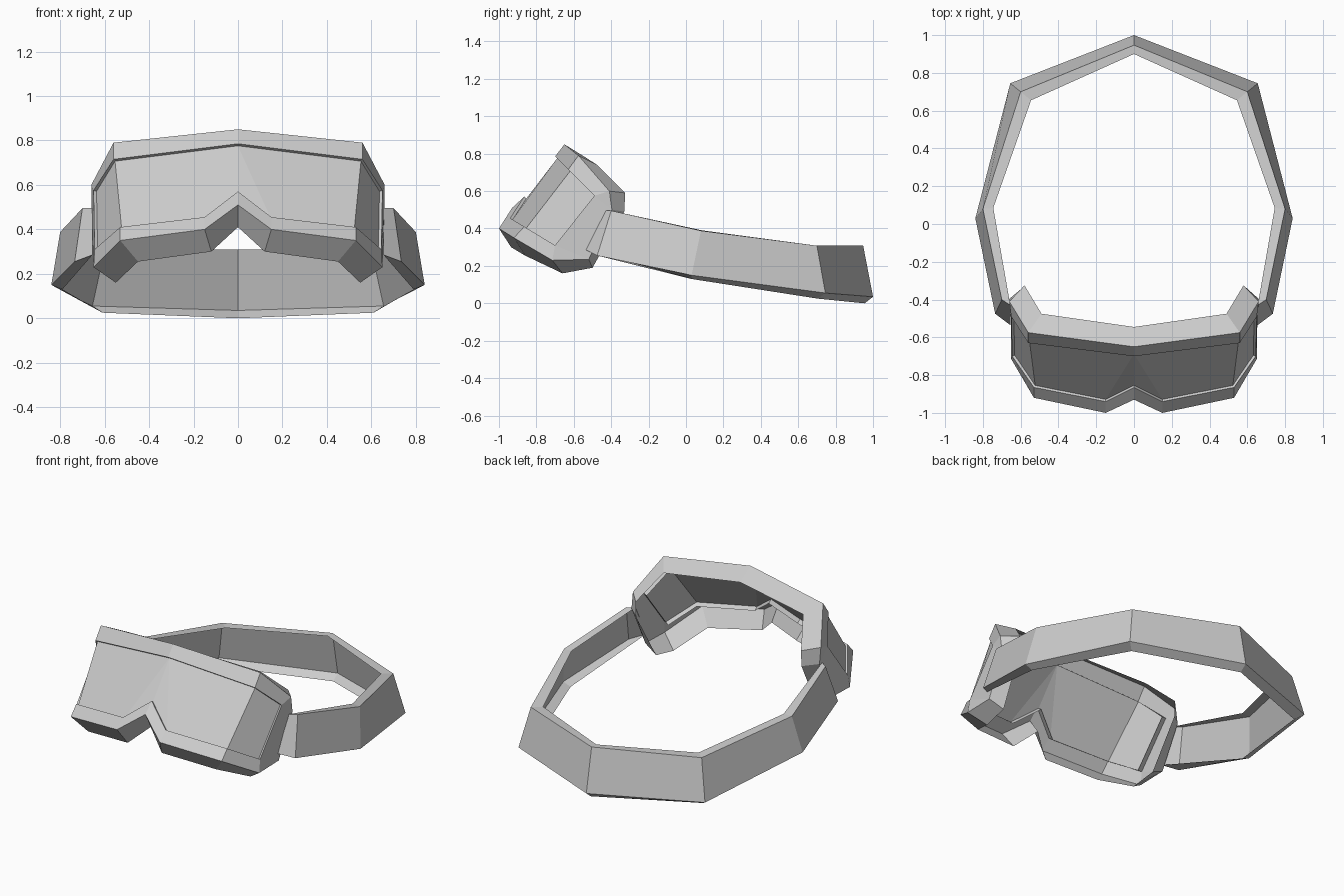
import bpy
import bmesh
from mathutils import Vector

cube = bpy.data.objects.get("Cube")
if cube:
    bpy.data.objects.remove(cube, do_unlink=True)

# One plain grey for every part
grey = bpy.data.materials.new("plain_grey")
grey.use_nodes = True
colour = (0.6, 0.6, 0.6, 1)
grey.diffuse_color = colour
grey.node_tree.nodes["Principled BSDF"].inputs["Base Color"].default_value = colour


def add_object(name, bm):
    """Turn a bmesh into a flat-shaded object."""
    mesh = bpy.data.meshes.new(name)
    bm.to_mesh(mesh)
    bm.free()
    mesh.materials.append(grey)
    obj = bpy.data.objects.new(name, mesh)
    bpy.context.collection.objects.link(obj)
    return obj


def flipped(section):
    """Mirror a cross-section to the other side."""
    return [Vector((-p.x, p.y, p.z)) for p in section]


def skin_sections(name, sections, closed):
    """Join open channel profiles into a ring, or a strip with end plates."""
    bm = bmesh.new()
    rows = [[bm.verts.new(p) for p in s] for s in sections]
    pairs = list(zip(rows, rows[1:]))
    if closed:
        pairs.append((rows[-1], rows[0]))
    else:
        bm.faces.new(rows[0])
        bm.faces.new(rows[-1])
    for a, b in pairs:
        for i in range(len(a) - 1):
            bm.faces.new((a[i], a[i + 1], b[i + 1], b[i]))
    bmesh.ops.remove_doubles(bm, verts=bm.verts, dist=0.0005)
    bmesh.ops.recalc_face_normals(bm, faces=bm.faces)
    return add_object(name, bm)


# Half outlines of the goggles, from top centre round the left side to the nose
front_edge = [
    (0, -0.65, 0.85), (0.56, -0.575, 0.79), (0.66, -0.41, 0.6),
    (0.66, -0.396, 0.5), (0.65, -0.52, 0.235), (0.65, -0.715, 0.23),
    (0.53, -0.92, 0.35), (0.15, -1, 0.4), (0, -0.93, 0.51),
]
back_edge = [
    (0, -0.545, 0.785), (0.49, -0.475, 0.74), (0.58, -0.325, 0.59),
    (0.58, -0.33, 0.49), (0.56, -0.5, 0.19), (0.55, -0.66, 0.16),
    (0.45, -0.86, 0.255), (0.12, -0.935, 0.3), (0, -0.86, 0.41),
]
lens_rim = [Vector(p) for p in (
    (0, -0.7, 0.785), (0.56, -0.63, 0.715), (0.65, -0.49, 0.575),
    (0.645, -0.7, 0.31), (0.53, -0.865, 0.41), (0.15, -0.94, 0.455),
    (0, -0.865, 0.57),
)]

# Direction into the goggles at each rim corner: front, bend and temple
into_front = Vector((0, 0.78, -0.62))
into_bend = Vector((-0.45, 0.7, -0.55))
into_temple = Vector((-0.9, 0.33, -0.27))
inward = [into_front, into_bend, into_temple, into_temple,
          into_bend, into_front, into_front]
rim_wall = [p + d * 0.045 for p, d in zip(lens_rim, inward)]
lens_edge = [p + d * 0.015 for p, d in zip(lens_rim, inward)]

# Frame shell: the rim corner at each temple serves two outline points
rim_index = (0, 1, 2, 2, 3, 3, 4, 5, 6)
half = [[Vector(b), Vector(f), lens_rim[i], rim_wall[i]]
        for f, b, i in zip(front_edge, back_edge, rim_index)]
skin_sections("goggle_frame", half + [flipped(s) for s in half[-2:0:-1]], True)

# Lens: faceted front and one side panel, mirrored
bm = bmesh.new()
v = [bm.verts.new(p) for p in lens_edge]
for corners in ((0, 6, 5), (0, 5, 4, 1), (1, 4, 3, 2)):
    bm.faces.new([v[i] for i in corners])
lens = add_object("lens", bm)
mirror = lens.modifiers.new("mirror", 'MIRROR')
mirror.use_axis[0] = True

# Strap channel: bottom lip, outer wall and top lip, open on the inside
strap_half = [[Vector(p) for p in s] for s in (
    ((0.655, -0.535, 0.285), (0.735, -0.475, 0.255),
     (0.7, -0.4, 0.495), (0.655, -0.43, 0.495)),
    ((0.79, 0.03, 0.13), (0.84, 0.03, 0.15),
     (0.8, 0.08, 0.388), (0.745, 0.085, 0.39)),
    ((0.61, 0.705, 0.025), (0.655, 0.745, 0.055),
     (0.6, 0.7, 0.308), (0.545, 0.655, 0.308)),
    ((0, 0.955, 0), (0, 1, 0.035),
     (0, 0.947, 0.31), (0, 0.9, 0.308)),
)]
skin_sections("head_strap",
              strap_half + [flipped(s) for s in strap_half[-2::-1]], False)
